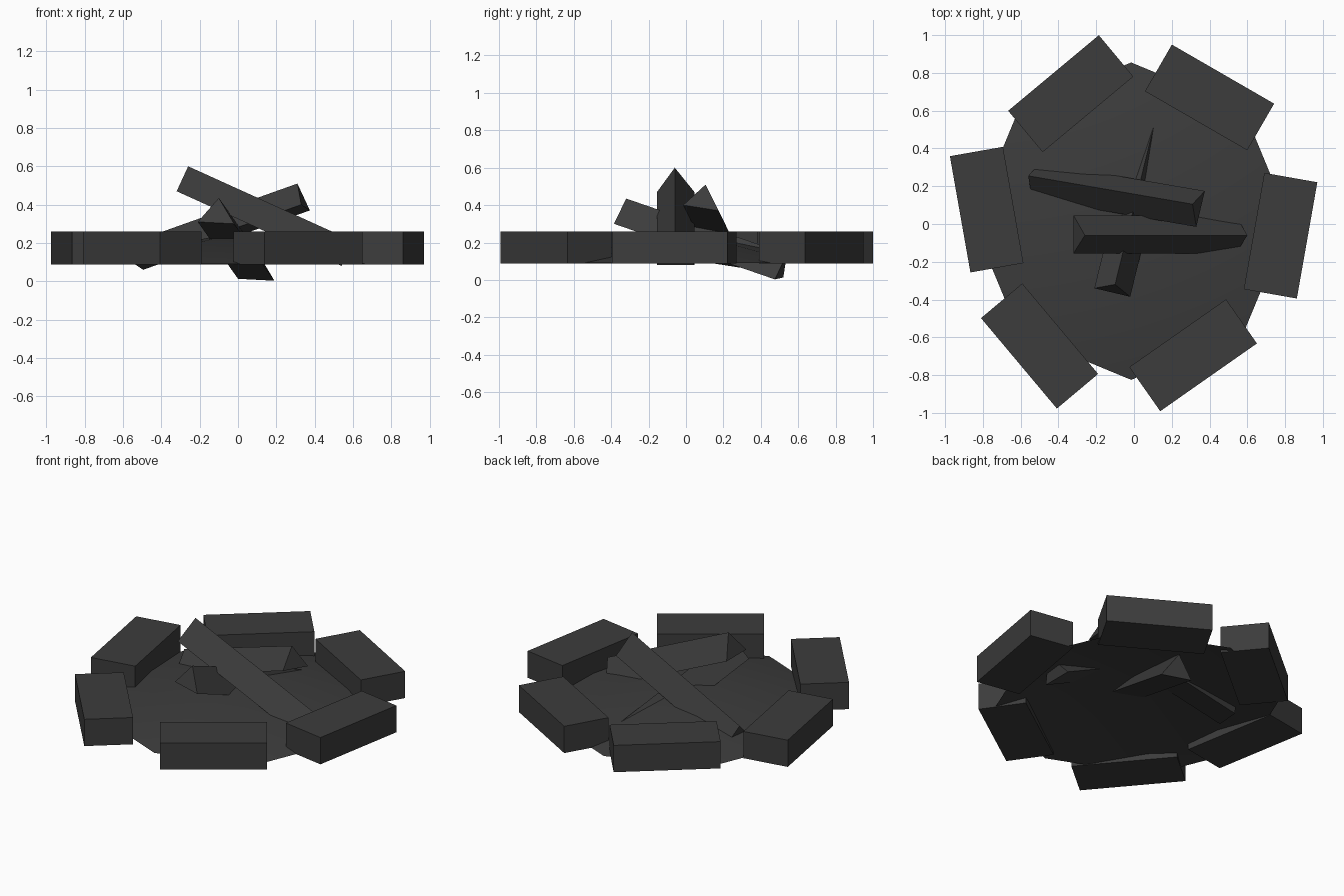
import bpy
import bmesh
from math import radians
from mathutils import Vector

cube = bpy.data.objects.get("Cube")
if cube:
    bpy.data.objects.remove(cube, do_unlink=True)

# One charred grey for everything
charcoal = bpy.data.materials.new("charcoal_grey")
charcoal.use_nodes = True
COLOUR = (0.045, 0.045, 0.045, 1)
charcoal.diffuse_color = COLOUR
charcoal.node_tree.nodes["Principled BSDF"].inputs["Base Color"].default_value = COLOUR


def finish(obj, name):
    obj.name = name
    obj.data.materials.append(charcoal)


def add_log(name, end, along):
    """Three-sided log: an end triangle swept along a vector."""
    along = Vector(along)
    bm = bmesh.new()
    near = [bm.verts.new(p) for p in end]
    far = [bm.verts.new(v.co + along) for v in near]
    bm.faces.new(near)
    bm.faces.new(far[::-1])
    for i in range(3):
        j = (i + 1) % 3
        bm.faces.new((near[i], far[i], far[j], near[j]))
    bmesh.ops.recalc_face_normals(bm, faces=bm.faces)
    mesh = bpy.data.meshes.new(name)
    bm.to_mesh(mesh)
    bm.free()
    obj = bpy.data.objects.new(name, mesh)
    bpy.context.collection.objects.link(obj)
    finish(obj, name)


# Ring of stone blocks: x, y, turn in degrees
stones = [
    (-0.335, 0.69, 39.8),
    (0.40, 0.67, -30),
    (0.776, -0.062, 80),
    (0.313, -0.695, 35),
    (-0.50, -0.646, -50),
    (-0.78, 0.076, 100),
]
for i, (x, y, turn) in enumerate(stones):
    bpy.ops.mesh.primitive_cube_add(size=1, location=(x, y, 0.173),
                                    rotation=(0, 0, radians(turn)))
    stone = bpy.context.object
    stone.scale = (0.625, 0.285, 0.172)
    finish(stone, f"ring_stone_{i + 1}")

# Shallow eight-sided ash mound, open underneath
bpy.ops.mesh.primitive_cone_add(vertices=8, radius1=0.84, radius2=0, depth=0.165,
                                end_fill_type='NOTHING',
                                location=(-0.015, 0.015, 0.172))
finish(bpy.context.object, "ash_mound")
bpy.ops.object.shade_smooth()

# Three leaning logs: ridge corner, two base corners, then the sweep
add_log("upper_log",
        [(-0.26, -0.06, 0.60), (-0.32, 0.045, 0.47), (-0.32, -0.155, 0.47)],
        (0.86, 0, -0.39))
add_log("back_log",
        [(0.31, 0.105, 0.51), (0.375, 0.175, 0.37), (0.33, -0.015, 0.40)],
        (-0.87, 0.15, -0.31))
add_log("front_log",
        [(-0.10, -0.32, 0.435), (-0.21, -0.34, 0.31), (-0.02, -0.385, 0.30)],
        (0.21, 0.86, -0.297))
